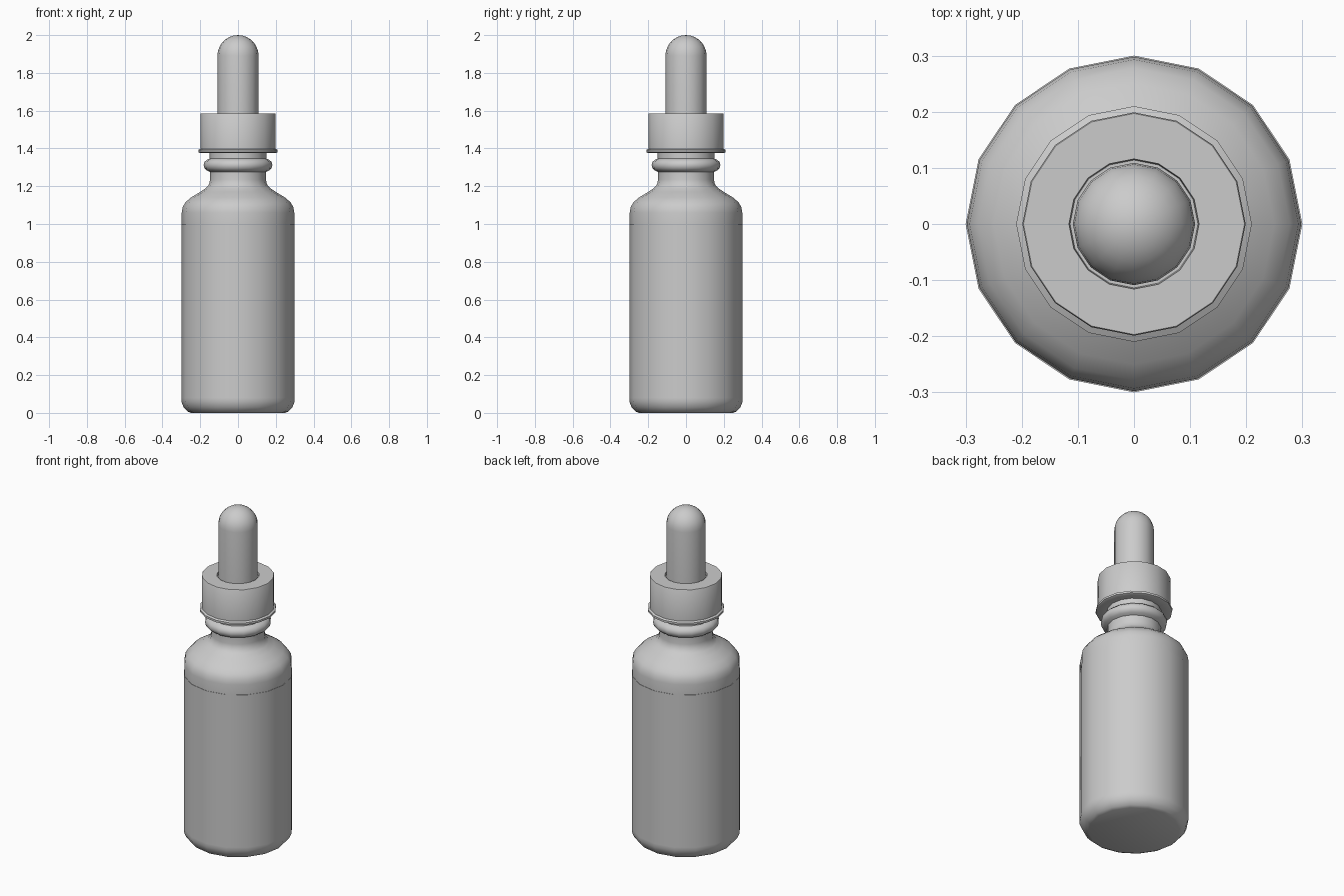
import bpy, bmesh, math

if "Cube" in bpy.data.objects:
    bpy.data.objects.remove(bpy.data.objects["Cube"])

SIDES = 16


def material(name, c):
    m = bpy.data.materials.new(name)
    m.diffuse_color = (c, c, c, 1)
    m.use_nodes = True
    m.node_tree.nodes["Principled BSDF"].inputs["Base Color"].default_value = m.diffuse_color
    return m


grey = material("plain grey", 0.6)


def lathe(name, profile, angle=42):
    """Revolve (radius, z) points about z; zero radius makes a pole."""
    bm = bmesh.new()
    rings = []
    for r, z in profile:
        if r == 0:
            rings.append([bm.verts.new((0, 0, z))] * SIDES)
        else:
            rings.append([bm.verts.new((r * math.cos(2 * math.pi * i / SIDES),
                                        r * math.sin(2 * math.pi * i / SIDES), z))
                          for i in range(SIDES)])
    for a, b in zip(rings, rings[1:]):
        for i in range(SIDES):
            j = (i + 1) % SIDES
            bm.faces.new(list(dict.fromkeys((a[i], a[j], b[j], b[i]))))
    mesh = bpy.data.meshes.new(name)
    bm.to_mesh(mesh)
    bm.free()
    mesh.materials.append(grey)
    ob = bpy.data.objects.new(name, mesh)
    bpy.context.collection.objects.link(ob)
    bpy.ops.object.select_all(action='DESELECT')
    ob.select_set(True)
    bpy.context.view_layer.objects.active = ob
    bpy.ops.object.shade_smooth_by_angle(angle=math.radians(angle))
    return ob


# Glass bottle with rounded base, shoulder, neck and neck ring
lathe("bottle", [
    (0, 0.005), (0.25, 0.005), (0.265, 0.01), (0.285, 0.028), (0.296, 0.06), (0.298, 0.08),
    (0.298, 1.0), (0.298, 1.06), (0.293, 1.09), (0.278, 1.115), (0.25, 1.14),
    (0.2, 1.17), (0.17, 1.19), (0.153, 1.21), (0.148, 1.235), (0.148, 1.275),
    (0.165, 1.283), (0.178, 1.295), (0.182, 1.312), (0.178, 1.328),
    (0.165, 1.34), (0.15, 1.346), (0.15, 1.40)], 62)

# Base rim, standing on the ground
lathe("base", [(0, 0), (0.25, 0), (0.268, 0.008), (0.288, 0.03),
               (0.3, 0.06), (0.3, 0.08)], 62)

# Wrap-around label
lathe("label", [(0.298, 0.08), (0.3, 0.08), (0.3, 1.0), (0.298, 1.0)])

# Screw cap with flange at its foot and a hole for the bulb
lathe("cap", [(0.145, 1.38), (0.2, 1.375), (0.21, 1.38), (0.21, 1.392),
              (0.199, 1.398), (0.199, 1.583), (0.197, 1.586),
              (0.116, 1.586), (0.114, 1.57), (0.105, 1.57)])

# Rubber dropper bulb with domed top
dome = [(0.109 * math.cos(math.pi / 2 * k / 7), 1.891 + 0.109 * math.sin(math.pi / 2 * k / 7))
        for k in range(7)]
lathe("dropper_bulb", [(0.109, 1.57)] + dome + [(0, 2.0)])
